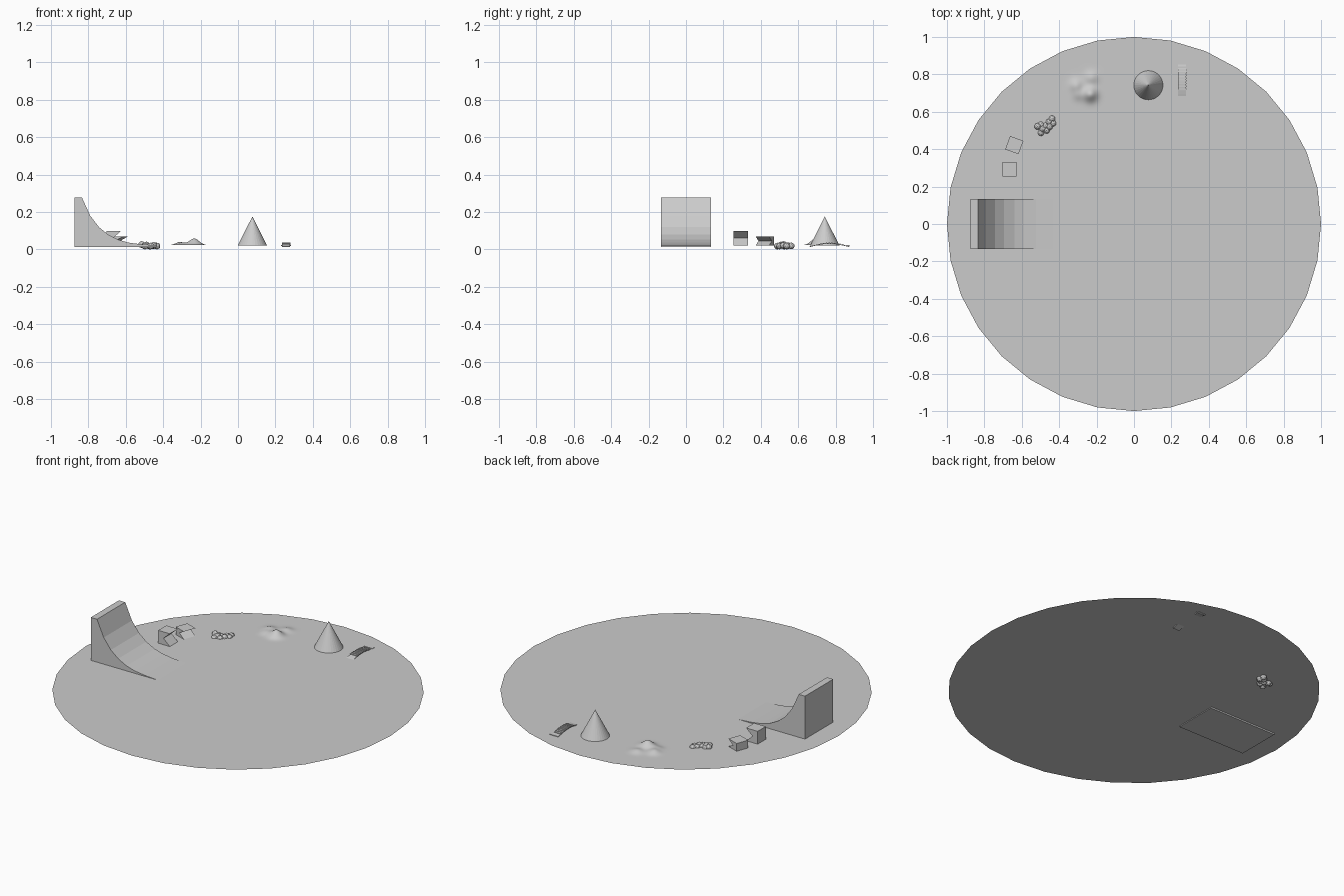
import bpy, bmesh, math
from mathutils import Matrix, Vector

if "Cube" in bpy.data.objects:
    bpy.data.objects.remove(bpy.data.objects["Cube"])

GROUND = 0.022


def make_object(name, bm):
    bmesh.ops.recalc_face_normals(bm, faces=bm.faces[:])
    me = bpy.data.meshes.new(name)
    bm.to_mesh(me)
    bm.free()
    ob = bpy.data.objects.new(name, me)
    bpy.context.collection.objects.link(ob)
    return ob


def extrude_profile(name, pts, width):
    """Side profile in the x-z plane, extruded along y and centred."""
    bm = bmesh.new()
    face = bm.faces.new([bm.verts.new((x, -width / 2, z)) for x, z in pts])
    res = bmesh.ops.extrude_face_region(bm, geom=[face])
    moved = [v for v in res["geom"] if isinstance(v, bmesh.types.BMVert)]
    bmesh.ops.translate(bm, verts=moved, vec=(0, width, 0))
    return make_object(name, bm)


# Flat round ground
bpy.ops.mesh.primitive_circle_add(vertices=32, radius=1, fill_type='NGON',
                                  location=(0, 0, GROUND))
bpy.context.object.name = "ground_disc"

# Quarter pipe ramp
ramp = [(-0.875, 0.013), (-0.875, 0.277), (-0.834, 0.277), (-0.79, 0.18),
        (-0.743, 0.119), (-0.695, 0.080), (-0.64, 0.052), (-0.588, 0.037),
        (-0.524, 0.028), (-0.435, 0.022), (-0.43, 0.013)]
extrude_profile("quarter_pipe", ramp, 0.265)


# Notched blocks, with a V cut into the side facing +x
def notched_block(name, loc, size, height, turn):
    h = size / 2
    pts = [(-h, 0), (h, 0), (-0.1 * h, height * 0.5), (h, height), (-h, height)]
    ob = extrude_profile(name, pts, size)
    ob.location = (loc[0], loc[1], GROUND)
    ob.rotation_euler.z = math.radians(turn)


notched_block("notched_block_tall", (-0.665, 0.293), 0.076, 0.076, 0)
notched_block("notched_block_low", (-0.640, 0.422), 0.076, 0.046, -20)

# Pebble pile
pebbles = [(-0.515, 0.522, 0.026), (-0.497, 0.488, 0.018), (-0.490, 0.508, 0.024),
           (-0.473, 0.525, 0.018), (-0.467, 0.500, 0.018), (-0.452, 0.520, 0.022),
           (-0.438, 0.563, 0.019), (-0.433, 0.538, 0.018), (-0.455, 0.545, 0.020),
           (-0.498, 0.530, 0.019)]
bm = bmesh.new()
for p in pebbles:
    bmesh.ops.create_icosphere(bm, subdivisions=2, radius=0.018,
                               matrix=Matrix.Translation(p))
make_object("pebble_pile", bm)

# Smooth dirt mound, a grid lifted by a few soft bumps
bm = bmesh.new()
S = 0.13
bmesh.ops.create_grid(bm, x_segments=32, y_segments=32, size=S)
bumps = [(0.03, -0.035, 0.040, 0.038), (-0.06, 0.0, 0.020, 0.035),
         (0.02, 0.06, 0.016, 0.035), (-0.04, -0.05, 0.012, 0.03)]
for v in bm.verts:
    fade = (1 - (v.co.x / S) ** 2) * (1 - (v.co.y / S) ** 2)
    z = sum(a * math.exp(-((v.co.x - x) ** 2 + (v.co.y - y) ** 2) / (r * r))
            for x, y, a, r in bumps)
    v.co.z = z * max(fade, 0)
for f in bm.faces:
    f.smooth = True
mound = make_object("dirt_mound", bm)
mound.location = (-0.255, 0.73, GROUND + 0.001)
mound.rotation_euler.z = math.radians(-10)

# Cone
bpy.ops.mesh.primitive_cone_add(vertices=32, radius1=0.078, radius2=0, depth=0.154,
                                location=(0.077, 0.742, GROUND + 0.077))
bpy.context.object.name = "cone"

# Low arched footbridge: deck arc plus cross slats
Y0, Y1, BX = 0.66, 0.875, 0.257


def arch(y):
    t = (y - Y0) / (Y1 - Y0)
    return 0.016 + 0.018 * math.sin(math.pi * t)


ys = [Y0 + (Y1 - Y0) * i / 12 for i in range(13)]
outline = [(y, arch(y)) for y in ys] + [(y, arch(y) - 0.004) for y in reversed(ys)]
deck = extrude_profile("bridge_deck", outline, 0.044)
deck.rotation_euler.z = math.radians(90)
deck.location.x = BX

bm = bmesh.new()
for i in range(10):
    y = 0.722 + i * 0.0145
    last = i == 9
    m = Matrix.Translation(Vector((BX, y + (0.012 if last else 0), arch(y))))
    m = m @ Matrix.Diagonal((0.054 if last else 0.046, 0.018 if last else 0.007, 0.006, 1))
    bmesh.ops.create_cube(bm, size=1, matrix=m)
make_object("bridge_slats", bm)
